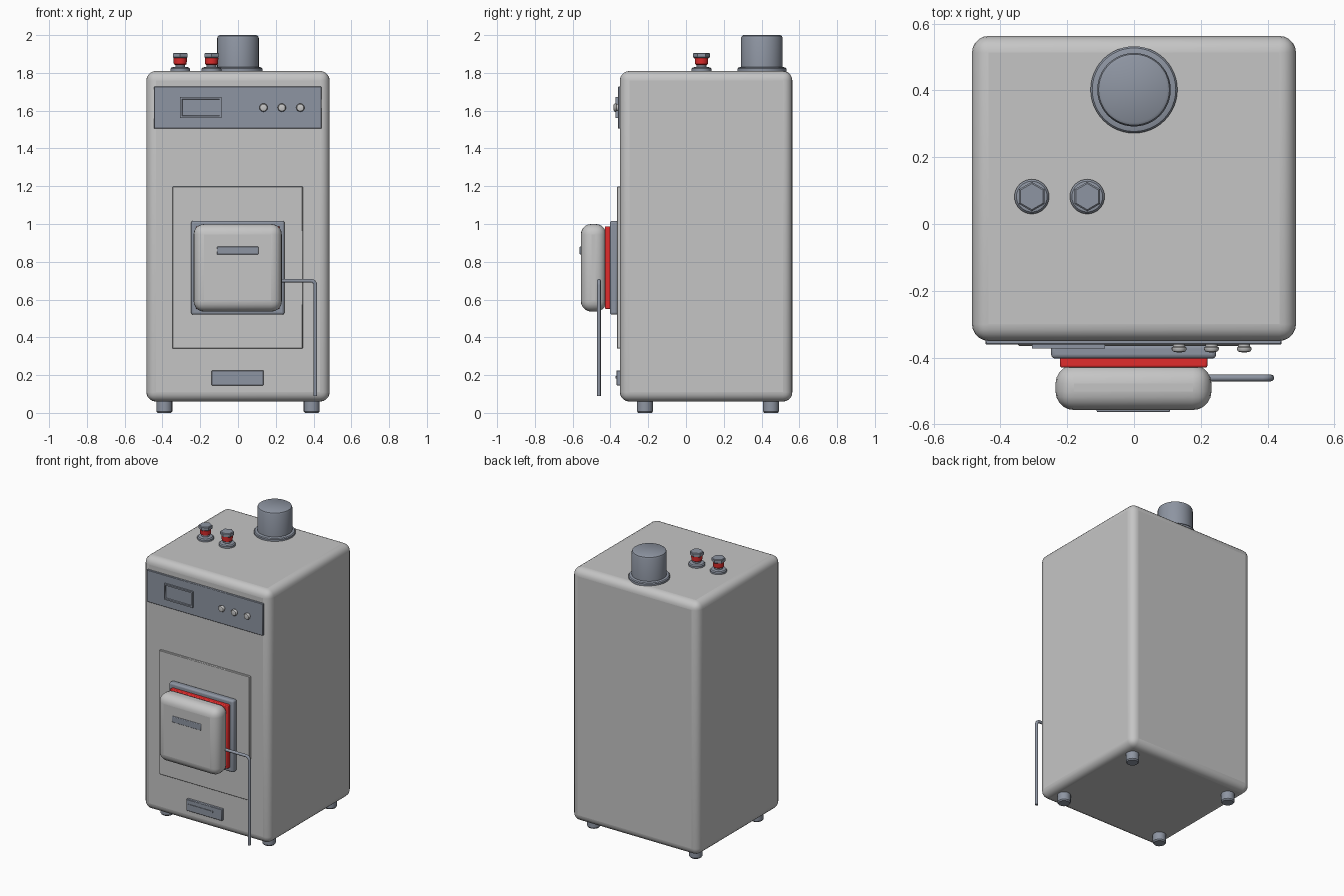
import bpy, bmesh, math
from mathutils import Vector

if "Cube" in bpy.data.objects:
    bpy.data.objects.remove(bpy.data.objects["Cube"])


def material(name, rgb):
    m = bpy.data.materials.new(name)
    m.diffuse_color = (*rgb, 1)
    m.use_nodes = True
    m.node_tree.nodes["Principled BSDF"].inputs["Base Color"].default_value = m.diffuse_color
    return m


ENAMEL = material("light grey enamel", (0.56, 0.56, 0.56))
STEEL = material("blue grey steel", (0.27, 0.30, 0.36))
RED = material("red seal", (0.75, 0.025, 0.025))


def finish(ob, mat, bevel=0, segments=3):
    ob.data.materials.append(mat)
    if bevel:
        mod = ob.modifiers.new("Bevel", "BEVEL")
        mod.width, mod.segments = bevel, segments
        mod.limit_method, mod.angle_limit = "ANGLE", math.radians(40)
    bpy.ops.object.select_all(action="DESELECT")
    ob.select_set(True)
    bpy.context.view_layer.objects.active = ob
    bpy.ops.object.shade_smooth_by_angle(angle=math.radians(35))
    return ob


def box(name, mat, x, y, z, bevel=0, segments=3):
    """Box from (min, max) pairs on each axis."""
    lo, hi = Vector((x[0], y[0], z[0])), Vector((x[1], y[1], z[1]))
    bpy.ops.mesh.primitive_cube_add(size=1)
    ob = bpy.context.object
    ob.name = name
    for v in ob.data.vertices:
        v.co = (lo + hi) / 2 + v.co * (hi - lo)
    return finish(ob, mat, bevel, segments)


def lathe(name, mat, profile, at, sides=32):
    """Closed turned solid from (radius, z) points, first side on +y."""
    bm = bmesh.new()
    rings = []
    for r, z in profile:
        ring = []
        for i in range(sides):
            a = math.pi / 2 + 2 * math.pi * i / sides
            ring.append(bm.verts.new((r * math.cos(a), r * math.sin(a), z)))
        rings.append(ring)
    for a, b in zip(rings, rings[1:]):
        for i in range(sides):
            j = (i + 1) % sides
            bm.faces.new((a[i], a[j], b[j], b[i]))
    bm.faces.new(rings[0][::-1])
    bm.faces.new(rings[-1])
    me = bpy.data.meshes.new(name)
    bm.to_mesh(me)
    bm.free()
    ob = bpy.data.objects.new(name, me)
    bpy.context.collection.objects.link(ob)
    ob.location = at
    return finish(ob, mat)


# Cabinet and feet
box("cabinet", ENAMEL, (-0.485, 0.485), (-0.35, 0.563), (0.06, 1.81), 0.05, 5)
for x in (-0.39, 0.39):
    for y in (-0.217, 0.45):
        lathe("foot", STEEL, [(0.036, 0), (0.042, 0.008), (0.042, 0.075)], (x, y, 0), 20)

# Control panel with display and knobs
box("control_panel", STEEL, (-0.445, 0.442), (-0.361, -0.34), (1.505, 1.727), 0.003, 1)
display = box("display", STEEL, (-0.306, -0.087), (-0.373, -0.35), (1.562, 1.672))
bm = bmesh.new()
bm.from_mesh(display.data)
front = [f for f in bm.faces if f.normal.y < -0.9]
bmesh.ops.inset_region(bm, faces=front, thickness=0.014, depth=0)
bmesh.ops.inset_region(bm, faces=front, thickness=0.003, depth=-0.007)
bm.to_mesh(display.data)
bm.free()
for x in (0.135, 0.232, 0.33):
    knob = lathe("knob", ENAMEL, [(0.018, -0.03), (0.018, 0.005), (0.022, 0.008), (0.022, 0.014),
                                  (0.018, 0.02), (0.008, 0.022)], (x, -0.362, 1.616), 20)
    knob.rotation_euler.x = math.pi / 2

# Door plate, burner frame, seal and cover
box("door_plate", ENAMEL, (-0.347, 0.343), (-0.365, -0.34), (0.34, 1.198), 0.003, 1)
box("burner_frame", STEEL, (-0.248, 0.246), (-0.403, -0.36), (0.52, 1.017), 0.012, 3)
box("burner_seal", RED, (-0.222, 0.22), (-0.43, -0.395), (0.55, 0.988), 0.006, 2)
box("burner_cover", ENAMEL, (-0.235, 0.232), (-0.557, -0.422), (0.536, 1.0), 0.056, 5)
box("cover_grip", STEEL, (-0.112, 0.108), (-0.563, -0.55), (0.838, 0.88), 0.004, 2)

# Bent feed pipe beside the burner
curve = bpy.data.curves.new("feed_pipe", "CURVE")
curve.dimensions = "3D"
curve.bevel_depth, curve.bevel_resolution, curve.use_fill_caps = 0.01, 3, True
path = [(0.2, 0.7), (0.385, 0.7)]
path += [(0.385 + 0.025 * math.sin(a), 0.675 + 0.025 * math.cos(a))
         for a in (math.pi / 8, math.pi / 4, math.pi * 3 / 8, math.pi / 2)]
path.append((0.41, 0.09))
spline = curve.splines.new("POLY")
spline.points.add(len(path) - 1)
for p, (x, z) in zip(spline.points, path):
    p.co = (x, -0.461, z, 1)
pipe = bpy.data.objects.new("feed_pipe", curve)
bpy.context.collection.objects.link(pipe)
curve.materials.append(STEEL)

# Lower badge plate with a slot line
box("badge_plate", STEEL, (-0.14, 0.135), (-0.368, -0.34), (0.145, 0.225), 0.003, 1)
box("badge_strip", STEEL, (-0.125, 0.065), (-0.372, -0.36), (0.183, 0.195))

# Flue on top
lathe("flue_flange", STEEL, [(0.13, 1.8), (0.13, 1.822), (0.125, 1.828), (0.11, 1.832)], (0, 0.402, 0), 48)
lathe("flue", STEEL, [(0.11, 1.81), (0.11, 1.985), (0.106, 1.995), (0.098, 2.0)], (0, 0.402, 0), 48)

# Two pipe fittings on top
for x in (-0.306, -0.14):
    lathe("fitting_base", STEEL, [(0.052, 1.8), (0.052, 1.822), (0.046, 1.829), (0.026, 1.832),
                                  (0.026, 1.846)], (x, 0.082, 0))
    lathe("fitting_ring", RED, [(0.028, 1.843), (0.034, 1.847), (0.036, 1.88)], (x, 0.082, 0))
    lathe("fitting_cap", STEEL, [(0.038, 1.878), (0.044, 1.883), (0.044, 1.902), (0.039, 1.906)],
          (x, 0.082, 0), 6)
